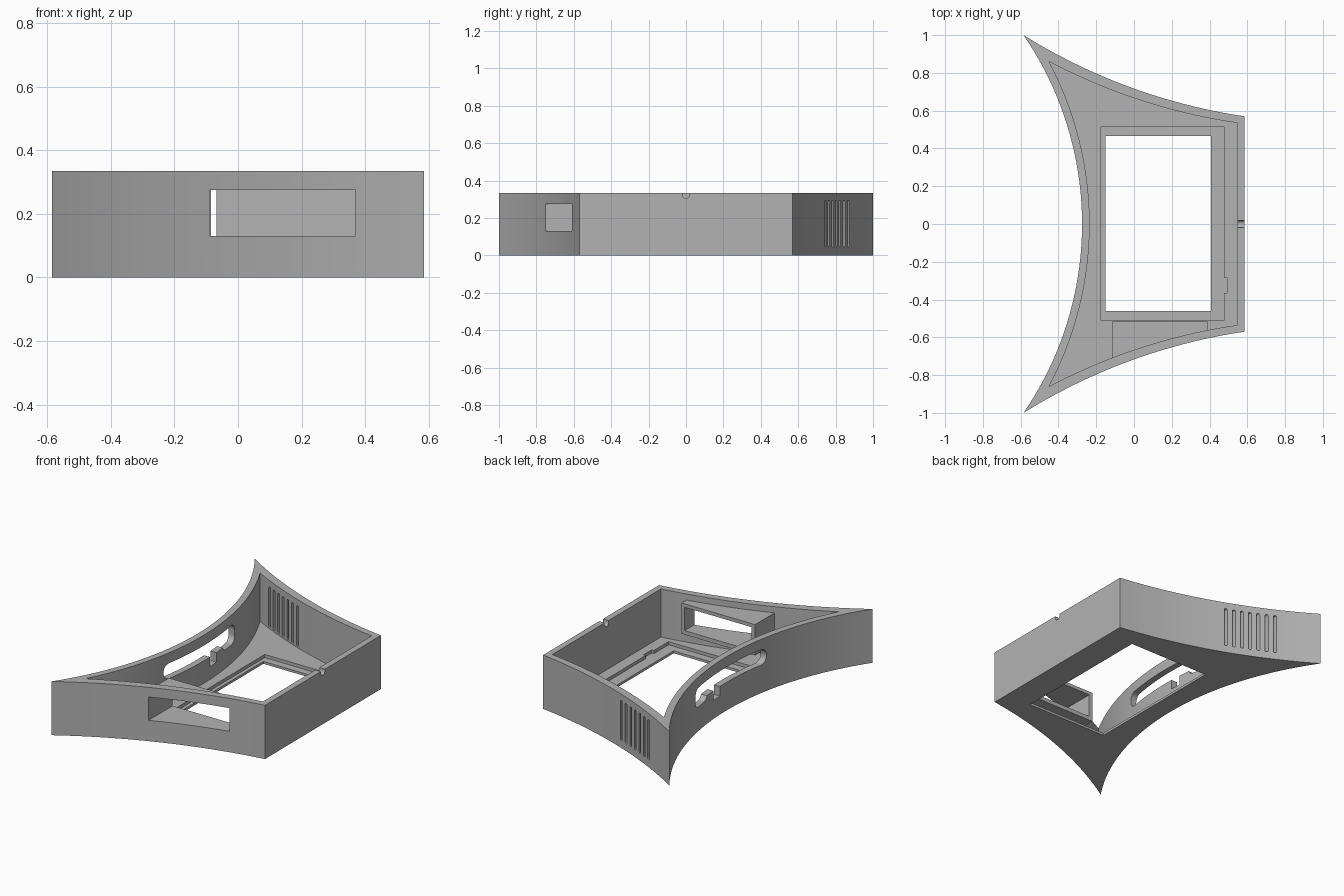
import bpy
import bmesh
import math
from mathutils import Vector

cube = bpy.data.objects.get("Cube")
if cube:
    bpy.data.objects.remove(cube)

grey = bpy.data.materials.new("plain_grey")
grey.use_nodes = True
COLOUR = (0.45, 0.45, 0.45, 1)
grey.diffuse_color = COLOUR
grey.node_tree.nodes["Principled BSDF"].inputs["Base Color"].default_value = COLOUR
HEIGHT = 0.335


def arc(a, b, sagitta, steps=24):
    """Circular arc from a to b, bulging left of travel; the end point is left out."""
    a, b = Vector(a), Vector(b)
    chord = b - a
    side = Vector((-chord.y, chord.x)).normalized()
    radius = chord.length ** 2 / (8 * sagitta) + sagitta / 2
    centre = (a + b) / 2 + side * (sagitta - radius)
    half = math.asin(chord.length / (2 * radius))
    along = chord.normalized()
    angles = [half * (2 * i / steps - 1) for i in range(steps)]
    return [centre + radius * (along * math.sin(t) + side * math.cos(t)) for t in angles]


def outline(tip, corner, left_depth, side_depth):
    """Plan with a hollow left side, hollow front and back, straight right side."""
    (tx, ty), (cx, cy) = tip, corner
    pts = arc((tx, -ty), (cx, -cy), side_depth)
    pts += arc((cx, cy), (tx, ty), side_depth)
    pts += arc((tx, ty), (tx, -ty), left_depth, 40)
    pts.insert(24, Vector((cx, -cy)))
    return pts


def rect(x0, x1, y0, y1):
    return [(x0, y0), (x1, y0), (x1, y1), (x0, y1)]


def rounded(x0, x1, y0, y1, r, steps=6):
    pts = []
    for k, (cx, cy) in enumerate(rect(x0 + r, x1 - r, y0 + r, y1 - r)):
        for i in range(steps + 1):
            t = math.pi + (k + i / steps) * math.pi / 2
            pts.append((cx + r * math.cos(t), cy + r * math.sin(t)))
    return pts


def prism(name, pts, axis, lo, hi):
    """Extrude a flat profile along the named axis."""
    place = {"x": lambda a, b, h: (h, a, b),
             "y": lambda a, b, h: (a, h, b),
             "z": lambda a, b, h: (a, b, h)}[axis]
    bm = bmesh.new()
    base = [bm.verts.new(place(a, b, lo)) for a, b in pts]
    top = [bm.verts.new(place(a, b, hi)) for a, b in pts]
    bm.faces.new(base)
    bm.faces.new(top)
    for i in range(len(pts)):
        j = (i + 1) % len(pts)
        bm.faces.new((base[i], base[j], top[j], top[i]))
    bmesh.ops.recalc_face_normals(bm, faces=bm.faces)
    mesh = bpy.data.meshes.new(name)
    bm.to_mesh(mesh)
    bm.free()
    mesh.materials.append(grey)
    obj = bpy.data.objects.new(name, mesh)
    bpy.context.collection.objects.link(obj)
    return obj


def combine(obj, cutter, operation="DIFFERENCE"):
    """Apply one boolean and discard the helper."""
    mod = obj.modifiers.new("cut", "BOOLEAN")
    mod.object, mod.operation, mod.solver = cutter, operation, "EXACT"
    bpy.context.view_layer.update()
    graph = bpy.context.evaluated_depsgraph_get()
    mesh = bpy.data.meshes.new_from_object(obj.evaluated_get(graph))
    obj.modifiers.clear()
    obj.data = mesh
    bpy.data.objects.remove(cutter)


def cut(obj, pts, axis, lo, hi):
    combine(obj, prism("cutter", pts, axis, lo, hi))


# Hollow tray with a thin floor
inner = outline((-0.45, 0.86), (0.547, 0.535), 0.215, 0.045)
shell = prism("tray_shell", outline((-0.585, 1), (0.585, 0.57), 0.31, 0.064), "z", 0, HEIGHT)
cut(shell, inner, "z", 0.035, 0.5)

# Floor window with a recessed ledge and a small side notch
cut(shell, rect(-0.175, 0.477, -0.51, 0.513), "z", 0.015, 0.1)
cut(shell, rect(0.46, 0.492, -0.365, -0.285), "z", 0.015, 0.1)
cut(shell, rect(-0.152, 0.407, -0.46, 0.467), "z", -0.1, 0.1)

# Front opening
cut(shell, rect(-0.09, 0.37, 0.13, 0.275), "y", -0.9, -0.5)

# Back ventilation slots
for i in range(7):
    x = -0.349 + 0.0455 * i
    start = 0.64 - 0.43 * x
    cut(shell, rounded(x - 0.009, x + 0.009, 0.045, 0.295, 0.008, 3), "y", start, 1.1)

# Long rounded slot in the curved left wall, with stepped notches below
cut(shell, rounded(-0.35, 0.35, 0.175, 0.27, 0.045), "x", -0.45, -0.18)
cut(shell, rect(0.06, 0.13, 0.115, 0.2), "x", -0.45, -0.18)
cut(shell, rounded(0.2, 0.35, 0.15, 0.25, 0.04), "x", -0.45, -0.18)

# Cable groove in the rim of the right wall
cut(shell, rounded(-0.019, 0.019, 0.305, 0.4, 0.018), "x", 0.5, 0.7)

# Open tunnel behind the front opening, trimmed to the curved wall
tunnel = prism("front_tunnel", rect(-0.115, 0.39, 0.105, 0.297), "y", -0.9, -0.515)
cut(tunnel, rect(-0.09, 0.37, 0.13, 0.275), "y", -1, -0.4)
combine(tunnel, prism("trim", [(p.x, p.y * 1.01) for p in inner], "z", -0.1, 0.5), "INTERSECT")

# Smooth the curved walls and keep corners crisp
for obj in (shell, tunnel):
    bpy.ops.object.select_all(action="DESELECT")
    obj.select_set(True)
    bpy.context.view_layer.objects.active = obj
    bpy.ops.object.shade_smooth_by_angle(angle=math.radians(30))
